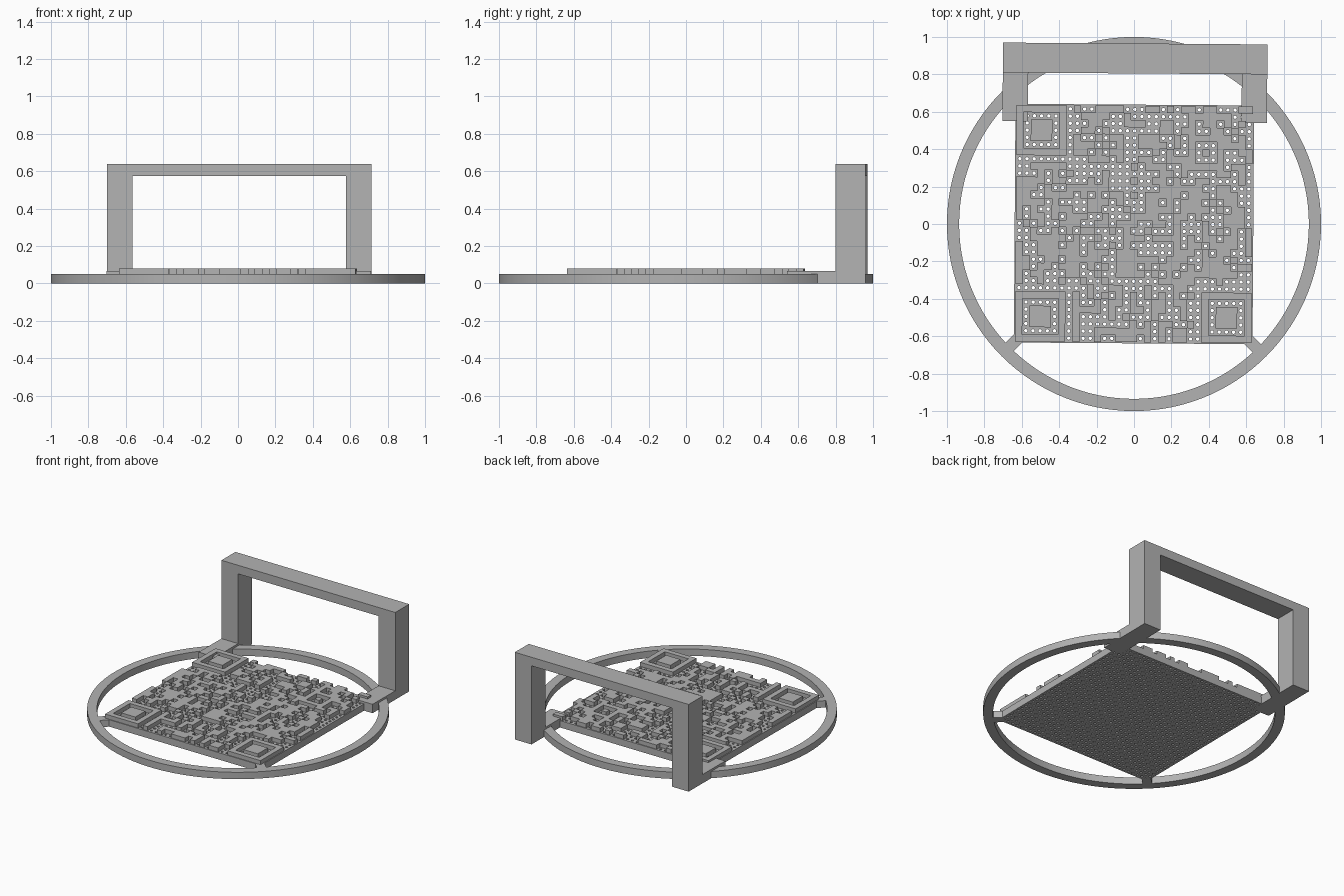
import bpy, bmesh, math, random
from mathutils import Matrix

if "Cube" in bpy.data.objects:
    bpy.data.objects.remove(bpy.data.objects["Cube"])

random.seed(4)
N, PITCH = 33, 0.0383          # code grid
HALF = 0.638                   # half width of the plate
BASE, TOP = 0.05, 0.08         # plate top, raised pattern top
TURN = Matrix.Rotation(math.radians(-0.4), 4, 'Z')

grey = bpy.data.materials.new("grey plastic")
grey.diffuse_color = (0.45, 0.45, 0.45, 1)
grey.use_nodes = True
grey.node_tree.nodes["Principled BSDF"].inputs["Base Color"].default_value = grey.diffuse_color


def finish(name, bm, turn=True):
    bmesh.ops.remove_doubles(bm, verts=bm.verts, dist=1e-5)
    bmesh.ops.recalc_face_normals(bm, faces=bm.faces)
    if turn:
        bm.transform(TURN)
    me = bpy.data.meshes.new(name)
    bm.to_mesh(me)
    bm.free()
    me.materials.append(grey)
    ob = bpy.data.objects.new(name, me)
    bpy.context.collection.objects.link(ob)
    return ob


def prism(name, pts, offset):
    """Extrude a closed outline along an offset vector."""
    bm = bmesh.new()
    face = bm.faces.new([bm.verts.new(p) for p in pts])
    ext = bmesh.ops.extrude_face_region(bm, geom=[face], use_keep_orig=True)
    verts = [g for g in ext['geom'] if isinstance(g, bmesh.types.BMVert)]
    bmesh.ops.translate(bm, verts=verts, vec=offset)
    return finish(name, bm)


def quad(bm, *pts):
    bm.faces.new([bm.verts.new(p) for p in pts])


# Round outer ring
bm = bmesh.new()
SEG = 120
section = [(0.935, 0), (1, 0), (1, BASE), (0.935, BASE)]
loops = [[bm.verts.new((r * math.cos(a), r * math.sin(a), z)) for r, z in section]
         for a in (2 * math.pi * i / SEG for i in range(SEG))]
for i in range(SEG):
    p, q = loops[i], loops[(i + 1) % SEG]
    for k in range(4):
        m = (k + 1) % 4
        bm.faces.new((p[k], q[k], q[m], p[m]))
ring = finish("outer_ring", bm, False)
bpy.context.view_layer.objects.active = ring
ring.select_set(True)
bpy.ops.object.shade_smooth_by_angle(angle=math.radians(30))
ring.select_set(False)


# Raised pattern: three corner targets, one small target, timing lines, random fill
def is_raised(c, r):
    for fc, fr in ((3, 3), (29, 3), (3, 29)):
        d = max(abs(c - fc), abs(r - fr))
        if d <= 4:
            return d in (0, 1, 3)
    d = max(abs(c - 26), abs(r - 26))
    if d <= 2:
        return d != 1
    if c == 6 or r == 6:
        return (c + r) % 2 == 0
    return random.random() < 0.54


raised = {(c, r) for c in range(N) for r in range(N) if is_raised(c, r)}


def line(i):
    return (i - N / 2) * PITCH


bm = bmesh.new()
for c, r in raised:
    x0, x1, y0, y1 = line(c), line(c + 1), line(r), line(r + 1)
    corners = [(x0, y0), (x1, y0), (x1, y1), (x0, y1)]
    for z in (BASE, TOP):
        quad(bm, *[(x, y, z) for x, y in corners])
    for k, step in enumerate(((0, -1), (1, 0), (0, 1), (-1, 0))):
        if (c + step[0], r + step[1]) not in raised:
            a, b = corners[k], corners[(k + 1) % 4]
            quad(bm, (*a, BASE), (*b, BASE), (*b, TOP), (*a, TOP))
bmesh.ops.remove_doubles(bm, verts=bm.verts, dist=1e-5)
bmesh.ops.dissolve_limit(bm, angle_limit=0.01, verts=bm.verts, edges=bm.edges)
finish("raised_pattern", bm)


# Perforated plate: one octagonal hole per grid cell
def edge(i):
    return -HALF if i == 0 else HALF if i == N else line(i)


bm = bmesh.new()
RAD = 0.0095
for c in range(N):
    for r in range(N):
        xs = (edge(c), line(c + 0.5), edge(c + 1))
        ys = (edge(r), line(r + 0.5), edge(r + 1))
        outer = [(xs[i], ys[j]) for i, j in
                 ((2, 1), (2, 2), (1, 2), (0, 2), (0, 1), (0, 0), (1, 0), (2, 0))]
        inner = [(xs[1] + RAD * math.cos(k * math.pi / 4),
                  ys[1] + RAD * math.sin(k * math.pi / 4)) for k in range(8)]
        for k in range(8):
            m = (k + 1) % 8
            for z in (0, BASE):
                quad(bm, (*outer[k], z), (*outer[m], z), (*inner[m], z), (*inner[k], z))
            quad(bm, (*inner[k], 0), (*inner[m], 0), (*inner[m], BASE), (*inner[k], BASE))
for s in (-HALF, HALF):
    quad(bm, (s, -HALF, 0), (s, HALF, 0), (s, HALF, BASE), (s, -HALF, BASE))
    quad(bm, (-HALF, s, 0), (HALF, s, 0), (HALF, s, BASE), (-HALF, s, BASE))
finish("perforated_plate", bm)

# Diagonal tabs joining the front plate corners to the ring
for side, s in (("left", -1), ("right", 1)):
    w = 0.022
    prism(side + "_corner_tab",
          [(s * (0.61 + w), -0.61 + w, 0), (s * (0.675 + w), -0.675 + w, 0),
           (s * (0.675 - w), -0.675 - w, 0), (s * (0.61 - w), -0.61 - w, 0)],
          (0, 0, BASE))

# Handle feet bridging plate, ring and posts
for side, s in (("left", -1), ("right", 1)):
    prism(side + "_handle_foot",
          [(s * 0.571, 0.545, 0), (s * 0.707, 0.545, 0),
           (s * 0.707, 0.81, 0), (s * 0.571, 0.81, 0)], (0, 0, 0.065))

# Square arch handle at the back
half_arch = [(0.571, 0), (0.707, 0), (0.707, 0.638), (0.571, 0.575)]
arch = [(-0.707, 0), (-0.571, 0), (-0.571, 0.575), (0.571, 0.575),
        (0.571, 0), (0.707, 0), (0.707, 0.638), (-0.707, 0.638)]
prism("arch_handle", [(x, 0.805, z) for x, z in arch], (0, 0.16, 0))
